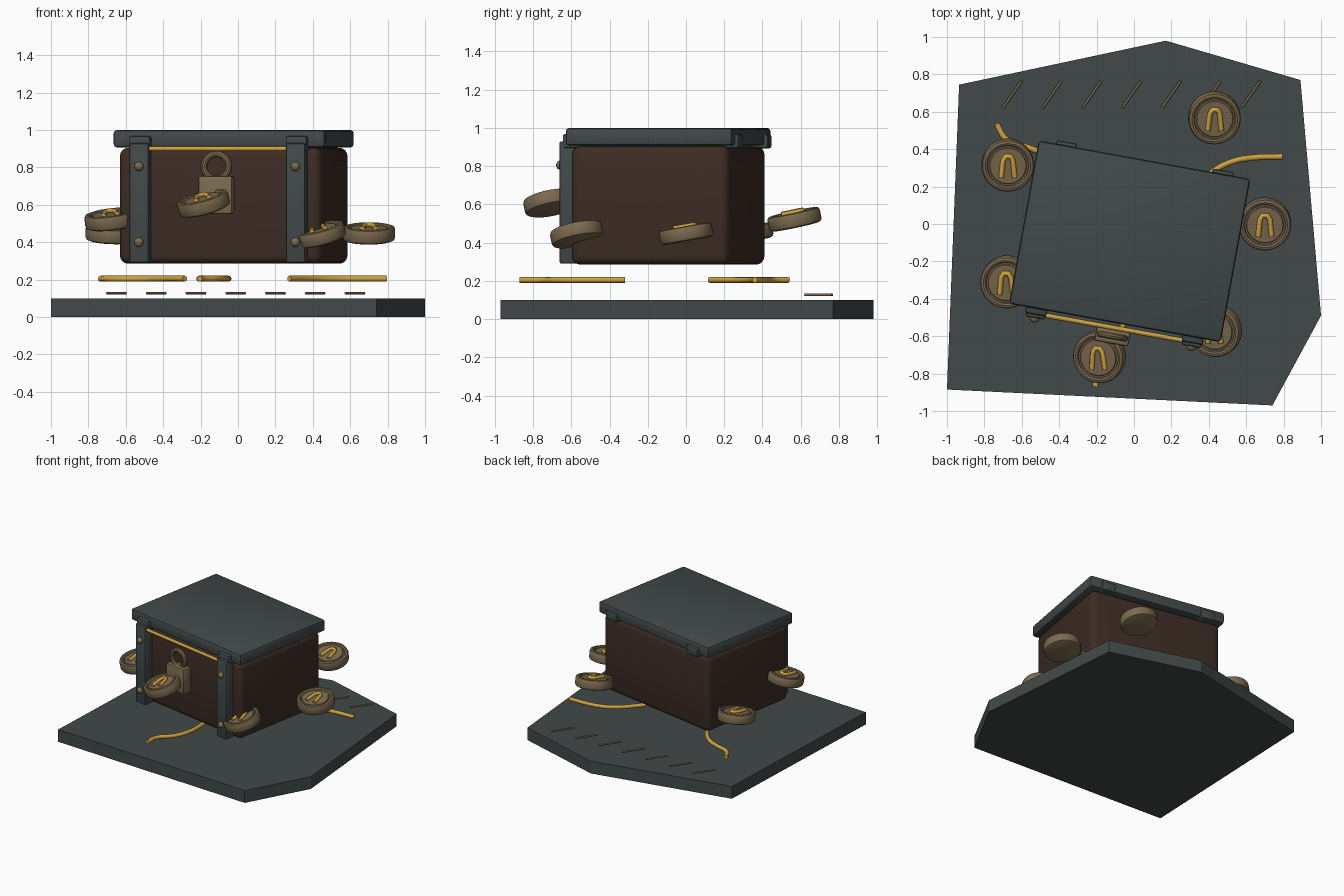
import bpy, bmesh, math
from mathutils import Matrix, Vector

if "Cube" in bpy.data.objects:
    bpy.data.objects.remove(bpy.data.objects["Cube"])


def material(name, rgb):
    m = bpy.data.materials.new(name)
    m.diffuse_color = (*rgb, 1)
    m.use_nodes = True
    m.node_tree.nodes["Principled BSDF"].inputs["Base Color"].default_value = m.diffuse_color
    return m


SLATE = material("slate", (0.054, 0.067, 0.067))
WOOD = material("dark_wood", (0.046, 0.025, 0.017))
BRONZE = material("bronze", (0.20, 0.145, 0.078))
GOLD = material("gold", (0.62, 0.36, 0.05))

# Chest frame: turned slightly about z
CHEST = Matrix.Translation((-0.023, -0.093, 0)) @ Matrix.Rotation(math.radians(-10.3), 4, 'Z')


def finish(bm, name, mat, matrix=Matrix(), smooth=True):
    bmesh.ops.recalc_face_normals(bm, faces=bm.faces)
    me = bpy.data.meshes.new(name)
    bm.to_mesh(me)
    bm.free()
    me.materials.append(mat)
    ob = bpy.data.objects.new(name, me)
    bpy.context.collection.objects.link(ob)
    ob.matrix_world = matrix
    if smooth:
        bpy.ops.object.select_all(action='DESELECT')
        ob.select_set(True)
        bpy.context.view_layer.objects.active = ob
        bpy.ops.object.shade_smooth_by_angle(angle=math.radians(35))
    return ob


def box(name, lo, hi, mat, matrix=Matrix(), bevel=0.0, segments=2):
    bm = bmesh.new()
    lo, hi = Vector(lo), Vector(hi)
    size = hi - lo
    bmesh.ops.create_cube(bm, size=1, matrix=Matrix.Translation((lo + hi) / 2)
                          @ Matrix.Diagonal((*size, 1)))
    if bevel:
        bmesh.ops.bevel(bm, geom=bm.edges[:], offset=bevel, segments=segments,
                        profile=0.5, affect='EDGES')
    return finish(bm, name, mat, matrix)


def lathe(name, profile, mat, matrix=Matrix(), steps=40, closed=False):
    bm = bmesh.new()
    vs = [bm.verts.new((r, 0, z)) for r, z in profile]
    pairs = list(zip(vs, vs[1:])) + ([(vs[-1], vs[0])] if closed else [])
    edges = [bm.edges.new(p) for p in pairs]
    bmesh.ops.spin(bm, geom=vs + edges, cent=(0, 0, 0), axis=(0, 0, 1),
                   angle=math.tau, steps=steps)
    bmesh.ops.remove_doubles(bm, verts=bm.verts, dist=1e-5)
    return finish(bm, name, mat, matrix)


def tube(name, points, radius, mat, matrix=Matrix(), curved=False):
    cu = bpy.data.curves.new(name, 'CURVE')
    cu.dimensions = '3D'
    cu.bevel_depth = radius
    cu.bevel_resolution = 2
    cu.use_fill_caps = True
    cu.resolution_u = 6
    if curved:
        sp = cu.splines.new('BEZIER')
        sp.bezier_points.add(len(points) - 1)
        for bp, p in zip(sp.bezier_points, points):
            bp.co = p
            bp.handle_left_type = bp.handle_right_type = 'AUTO'
    else:
        sp = cu.splines.new('POLY')
        sp.points.add(len(points) - 1)
        for sp_p, p in zip(sp.points, points):
            sp_p.co = (*p, 1)
    cu.materials.append(mat)
    ob = bpy.data.objects.new(name, cu)
    bpy.context.collection.objects.link(ob)
    ob.matrix_world = matrix
    bpy.ops.object.select_all(action='DESELECT')
    ob.select_set(True)
    bpy.context.view_layer.objects.active = ob
    bpy.ops.object.convert(target='MESH')
    return ob


# Floor slab with an irregular six-sided outline
bm = bmesh.new()
outline = [(-0.935, 0.745), (-1.0, -0.885), (0.74, -0.97),
           (1.0, -0.49), (0.89, 0.77), (0.17, 0.98)]
face = bm.faces.new([bm.verts.new((x, y, 0)) for x, y in outline])
ext = bmesh.ops.extrude_face_region(bm, geom=[face])["geom"]
bmesh.ops.translate(bm, vec=(0, 0, 0.1),
                    verts=[g for g in ext if isinstance(g, bmesh.types.BMVert)])
if face.is_valid is False or not any(all(v.co.z < 0.01 for v in f.verts) for f in bm.faces):
    bm.faces.new([v for v in bm.verts if v.co.z < 0.01])
finish(bm, "floor_slab", SLATE, smooth=False)

# Slanted dashes along the back of the floor
for i in range(7):
    x = -0.70 + 0.2125 * i
    tube("floor_dash", [(x, 0.622, 0.127), (x + 0.1, 0.765, 0.127)], 0.007, BRONZE)

# Glowing floor cracks
cracks = [
    [(-0.735, 0.535), (-0.68, 0.45), (-0.57, 0.41), (-0.46, 0.36), (-0.285, 0.125)],
    [(-0.205, -0.87), (-0.20, -0.77), (-0.11, -0.67), (-0.06, -0.55), (-0.055, -0.32)],
    [(0.795, 0.36), (0.64, 0.355), (0.53, 0.335), (0.43, 0.285), (0.275, 0.125)],
]
for path in cracks:
    tube("floor_crack", [(x, y, 0.205) for x, y in path], 0.016, GOLD, curved=True)

# Chest body and lid
box("chest_body", (-0.55, -0.42, 0.285), (0.55, 0.42, 0.905), WOOD, CHEST, 0.045, 4)
box("chest_lid", (-0.575, -0.443, 0.907), (0.575, 0.443, 1.0), SLATE, CHEST, 0.018)

# Straps, lid bands and studs
for u in (-0.425, 0.425):
    box("front_strap", (u - 0.053, -0.494, 0.29), (u + 0.053, -0.41, 0.93),
        SLATE, CHEST, 0.012)
    box("lid_band", (u - 0.058, -0.475, 0.893), (u + 0.058, 0.463, 0.968),
        SLATE, CHEST, 0.012)
    for z in (0.40, 0.805):
        bm = bmesh.new()
        bmesh.ops.create_uvsphere(bm, u_segments=16, v_segments=10, radius=0.025)
        finish(bm, "strap_stud", BRONZE, CHEST @ Matrix.Translation((u, -0.494, z)))

# Gold seam under the lid
tube("lid_seam", [(-0.375, -0.47, 0.9), (0.375, -0.47, 0.9)], 0.013, GOLD, CHEST)

# Padlock
box("lock_body", (-0.092, -0.555, 0.55), (0.092, -0.475, 0.755), BRONZE, CHEST, 0.012)
ring = [(0.067 + 0.018 * math.cos(a), 0.018 * math.sin(a))
        for a in [math.tau * k / 10 for k in range(10)]]
lathe("lock_ring", ring, BRONZE, CHEST @ Matrix.Translation((0, -0.515, 0.805))
      @ Matrix.Rotation(math.pi / 2, 4, 'X'), 28, closed=True)

# Floating coins: centre, tilt about x, tilt about y
coins = [((0.43, 0.567, 0.525), 12, 3), ((0.70, 0.0, 0.45), 10, 0),
         ((0.435, -0.57, 0.445), 11, -14), ((-0.185, -0.71, 0.61), 11, -15),
         ((-0.68, -0.31, 0.525), 10, -7), ((-0.675, 0.315, 0.45), 9, 2)]
rim = [(0, -0.042), (0.122, -0.042), (0.135, -0.036), (0.14, -0.025), (0.14, 0.02),
       (0.135, 0.032), (0.122, 0.036), (0.112, 0.032), (0.108, 0.022),
       (0.1, 0.022), (0.096, 0.028), (0, 0.028)]
arch = [(-0.036, -0.062), (-0.026, 0.03), (-0.012, 0.052),
        (0.012, 0.052), (0.026, 0.03), (0.036, -0.062)]
for pos, tx, ty in coins:
    m = (Matrix.Translation(pos) @ Matrix.Rotation(math.radians(ty), 4, 'Y')
         @ Matrix.Rotation(math.radians(tx), 4, 'X'))
    lathe("coin", rim, BRONZE, m)
    tube("coin_arch", [(x, y, 0.034) for x, y in arch], 0.014, GOLD, m)
